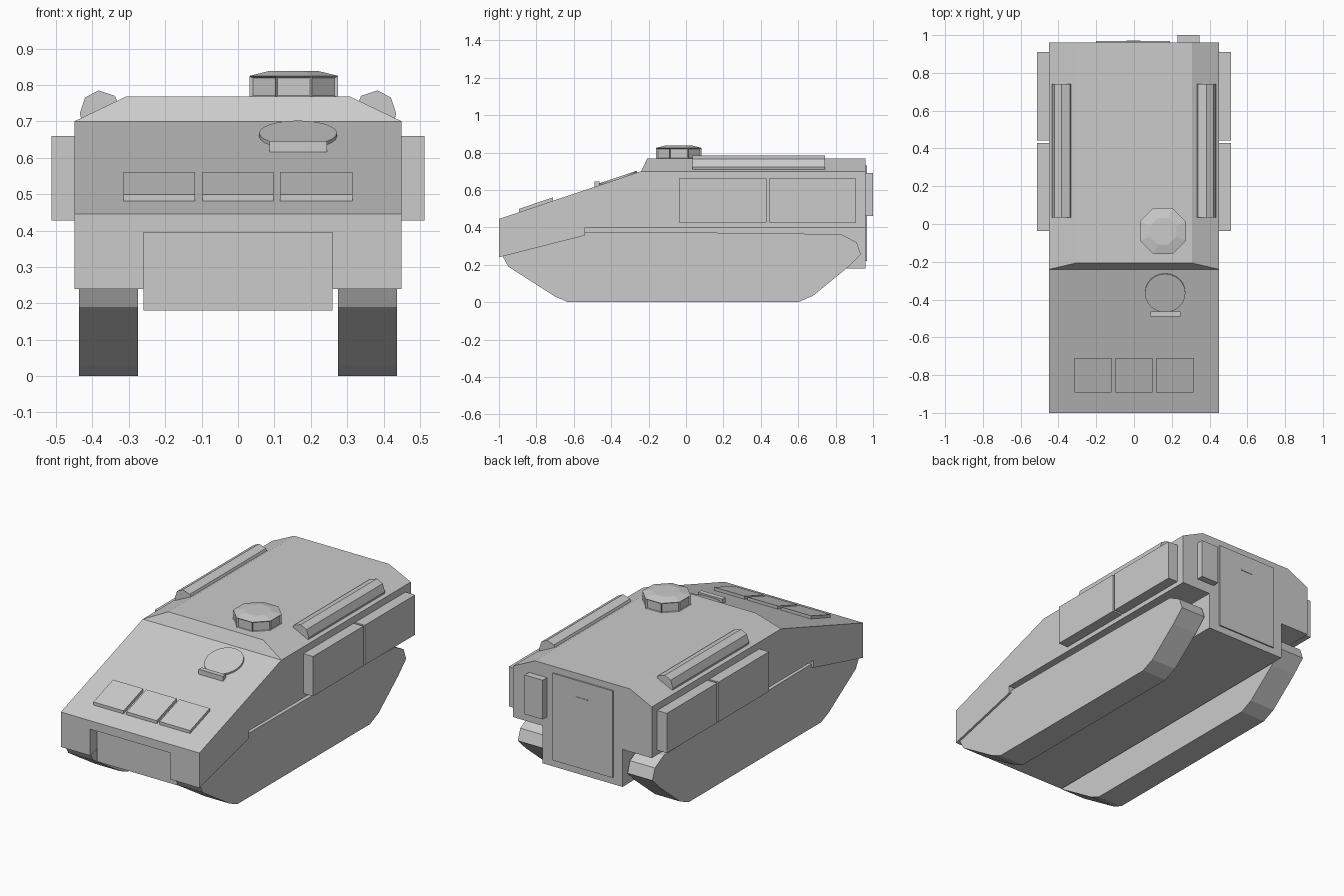
import bpy, bmesh, math
from mathutils import Matrix

if "Cube" in bpy.data.objects:
    bpy.data.objects.remove(bpy.data.objects["Cube"])


def finish(name, bm):
    bmesh.ops.recalc_face_normals(bm, faces=bm.faces)
    me = bpy.data.meshes.new(name)
    bm.to_mesh(me)
    bm.free()
    ob = bpy.data.objects.new(name, me)
    bpy.context.collection.objects.link(ob)
    return ob


def prism_bm(profile, a, b, axis='X'):
    """Profile of (y, z) points swept along x, or (x, z) points swept along y."""
    bm = bmesh.new()
    place = (lambda p, t: (t, p[0], p[1])) if axis == 'X' else (lambda p, t: (p[0], t, p[1]))
    v0 = [bm.verts.new(place(p, a)) for p in profile]
    v1 = [bm.verts.new(place(p, b)) for p in profile]
    bm.faces.new(v0)
    bm.faces.new(v1[::-1])
    for i in range(len(profile)):
        j = (i + 1) % len(profile)
        bm.faces.new((v0[i], v1[i], v1[j], v0[j]))
    bmesh.ops.recalc_face_normals(bm, faces=bm.faces)
    return bm


def prism(name, profile, a, b, axis='X'):
    return finish(name, prism_bm(profile, a, b, axis))


def box(name, x, y, z):
    return prism(name, [(y[0], z[0]), (y[1], z[0]), (y[1], z[1]), (y[0], z[1])], x[0], x[1])


def mirror(ob):
    mod = ob.modifiers.new("mirror", 'MIRROR')
    mod.use_axis[0] = True


SLOPE = (0.70 - 0.445) / 0.76


def glacis(y):
    return 0.445 + (y + 1) * SLOPE


# Upper hull with tapered roof
bm = prism_bm([(-1, 0.24), (-1, 0.445), (-0.24, 0.70), (0.96, 0.70),
               (0.96, 0.40), (-0.54, 0.40), (-0.54, 0.357)], -0.45, 0.45)
top = [f for f in bm.faces if f.normal.z > 0.99 and f.calc_center_median().z > 0.69]
roof = bmesh.ops.extrude_discrete_faces(bm, faces=top)['faces'][0]
for v in roof.verts:
    v.co.x = math.copysign(0.308, v.co.x)
    v.co.z = 0.768
    if v.co.y < 0:
        v.co.y = -0.207
hull = finish("upper_hull", bm)

# Notch in the nose
cutter = box("nose_cutter", (-0.26, 0.26), (-1.2, -0.93), (0.1, 0.395))
cutter.hide_render = True
cutter.hide_viewport = True
mod = hull.modifiers.new("notch", 'BOOLEAN')
mod.operation = 'DIFFERENCE'
mod.solver = 'EXACT'
mod.object = cutter

# Lower hull between the tracks
box("lower_hull", (-0.26, 0.26), (-0.935, 0.96), (0.18, 0.40))

# Tracks
mirror(prism("track", [(-0.98, 0.245), (-0.95, 0.19), (-0.70, 0.03), (-0.63, 0.0),
                       (0.60, 0.0), (0.68, 0.035), (0.86, 0.182), (0.935, 0.255),
                       (0.912, 0.32), (0.83, 0.363), (0.35, 0.37), (-0.54, 0.376)],
             0.275, 0.437))

# Side stowage boxes
for label, y0, y1 in (("front", -0.037, 0.43), ("rear", 0.443, 0.91)):
    mirror(box(label + "_side_box", (0.445, 0.513), (y0, y1), (0.427, 0.66)))

# Roof edge rolls
mirror(prism("roof_roll", [(0.43, 0.705), (0.435, 0.722), (0.42, 0.766), (0.383, 0.785),
                           (0.338, 0.77), (0.328, 0.745)], 0.035, 0.742, 'Y'))

# Cupola: octagonal drum with recessed vision blocks and a low domed lid
CX, CY = 0.153, -0.038
R = 0.122 / math.cos(math.pi / 8)


def octagon_cone(name, r0, r1, z0, z1, recess=False):
    bm = bmesh.new()
    m = Matrix.Translation((CX, CY, (z0 + z1) / 2)) @ Matrix.Rotation(math.pi / 8, 4, 'Z')
    bmesh.ops.create_cone(bm, cap_ends=True, segments=8, radius1=r0, radius2=r1,
                          depth=z1 - z0, matrix=m)
    bm.normal_update()
    # snap so that flats face the axes
    if recess:
        sides = [f for f in bm.faces if abs(f.normal.z) < 0.5]
        bmesh.ops.inset_individual(bm, faces=sides, thickness=0.008, depth=-0.008)
    finish(name, bm)


octagon_cone("cupola_ring", R, R, 0.765, 0.825, True)
octagon_cone("cupola_lid", R, 0.075, 0.825, 0.838)

# Driver hatch lying on the glacis
bm = bmesh.new()
bmesh.ops.create_cone(bm, cap_ends=True, segments=24, radius1=0.107, radius2=0.107, depth=0.02,
                      matrix=Matrix.Translation((0.165, -0.363, glacis(-0.363)))
                      @ Matrix.Rotation(math.atan(SLOPE), 4, 'X'))
finish("driver_hatch", bm)

# Periscope block in front of the hatch
box("driver_periscope", (0.087, 0.245), (-0.49, -0.462), (0.612, 0.645))

# Glacis plates
for i, (x0, x1) in enumerate(((-0.314, -0.118), (-0.098, 0.098), (0.116, 0.314))):
    prism(f"glacis_plate_{i + 1}",
          [(y, glacis(y) + h) for y, h in ((-0.892, -0.005), (-0.71, -0.005), (-0.71, 0.018), (-0.892, 0.018))],
          x0, x1)

# Rear door, handle and side pod
box("rear_door", (-0.2, 0.19), (0.955, 0.968), (0.22, 0.73))
box("door_handle", (-0.04, 0.035), (0.965, 0.971), (0.628, 0.634))
box("rear_pod", (0.23, 0.347), (0.955, 1.0), (0.46, 0.69))
